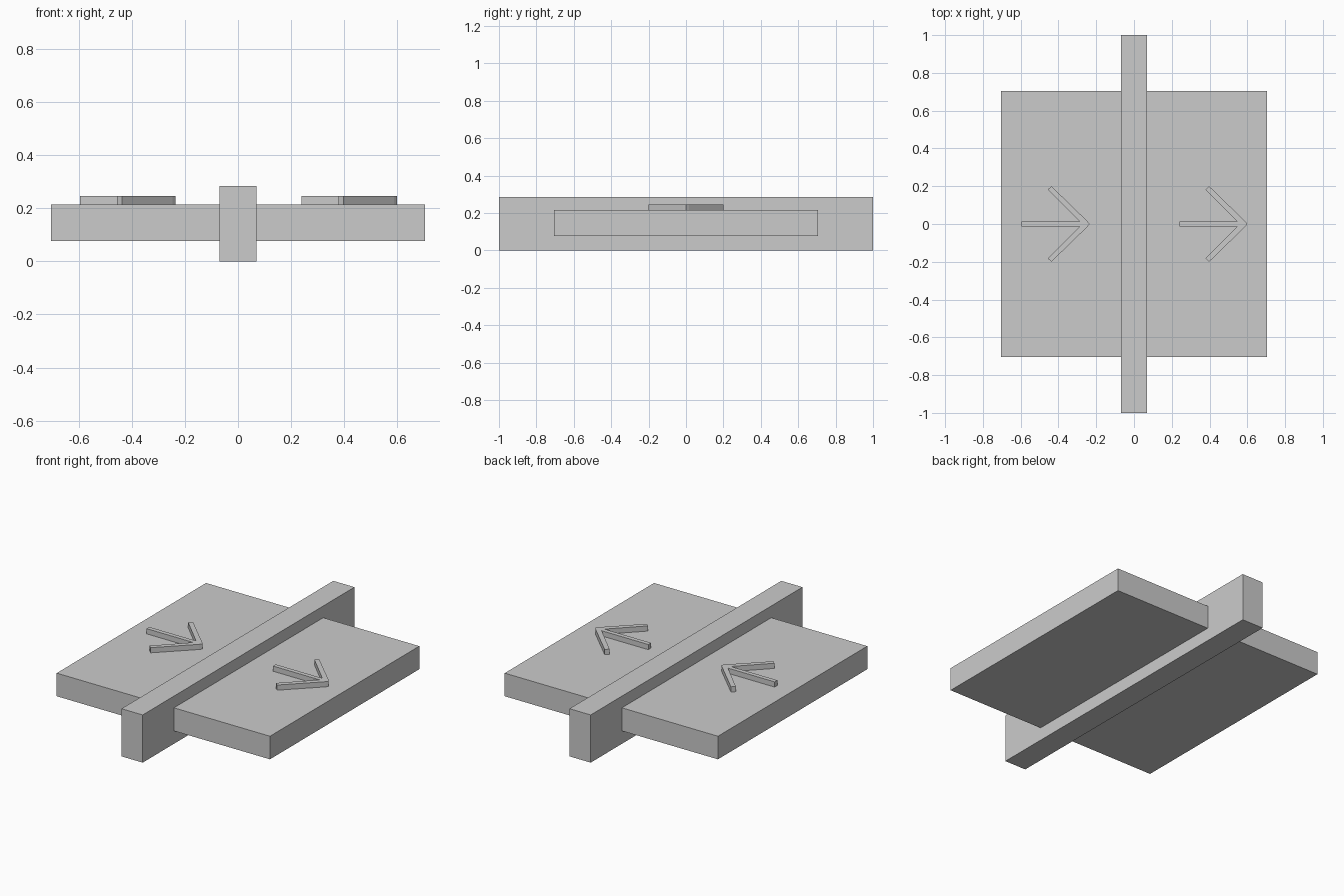
import bpy, bmesh

if "Cube" in bpy.data.objects:
    bpy.data.objects.remove(bpy.data.objects["Cube"])


def box(name, lo, hi):
    bm = bmesh.new()
    bmesh.ops.create_cube(bm, size=1)
    for v in bm.verts:
        v.co = [(a + b) / 2 + c * (b - a) for a, b, c in zip(lo, hi, v.co)]
    return finish(name, bm)


def prism(name, outline, z0, z1):
    bm = bmesh.new()
    face = bm.faces.new([bm.verts.new((x, y, z0)) for x, y in outline])
    top = bmesh.ops.extrude_face_region(bm, geom=[face])["geom"]
    verts = [g for g in top if isinstance(g, bmesh.types.BMVert)]
    bmesh.ops.translate(bm, verts=verts, vec=(0, 0, z1 - z0))
    return finish(name, bm)


def finish(name, bm):
    bmesh.ops.recalc_face_normals(bm, faces=bm.faces)
    mesh = bpy.data.meshes.new(name)
    bm.to_mesh(mesh)
    bm.free()
    obj = bpy.data.objects.new(name, mesh)
    bpy.context.collection.objects.link(obj)
    return obj


# Flat plate and the bar running through its middle
box("plate", (-0.705, -0.705, 0.077), (0.705, 0.705, 0.215))
box("cross_bar", (-0.07, -1, 0), (0.07, 1, 0.285))

# Raised arrows: lower half outline relative to the tip, mirrored in y
half = [(-0.36, -0.013), (-0.052, -0.013), (-0.222, -0.182),
        (-0.202, -0.2), (-0.012, -0.015)]
outline = half + [(0, 0)] + [(x, -y) for x, y in reversed(half)]
for side, tip in (("left", -0.235), ("right", 0.6)):
    prism(side + "_arrow", [(x + tip, y) for x, y in outline], 0.2, 0.246)
